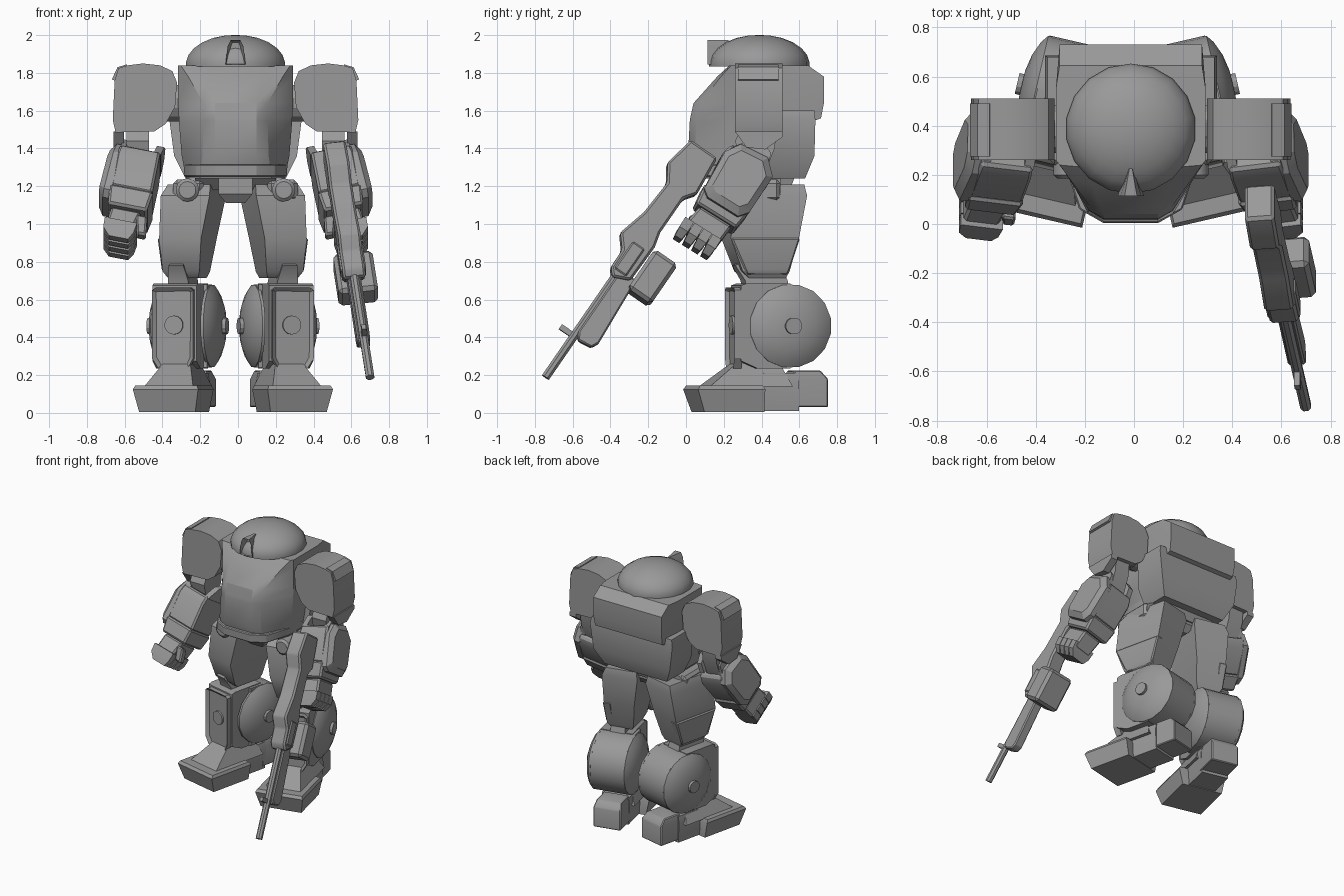
import bpy, bmesh, math
from mathutils import Matrix, Vector

if "Cube" in bpy.data.objects:
    bpy.data.objects.remove(bpy.data.objects["Cube"])

grey = bpy.data.materials.new("armour_grey")
grey.diffuse_color = (0.32, 0.32, 0.32, 1)
grey.use_nodes = True
grey.node_tree.nodes["Principled BSDF"].inputs["Base Color"].default_value = grey.diffuse_color
CX = -0.013                      # centre line of the body
ID = Matrix.Identity(4)


def add(name, verts, faces, M=ID, bevel=0.0, sides=(0,), cx=CX, recess=None):
    """Make a part; sides (1, -1) makes a mirrored pair, (0,) a single part."""
    for s in sides:
        bm = bmesh.new()
        vs = [bm.verts.new(M @ Vector(v)) for v in verts]
        for f in faces:
            bm.faces.new([vs[i] for i in f])
        bmesh.ops.recalc_face_normals(bm, faces=bm.faces)
        if bevel:
            es = [e for e in bm.edges if e.calc_face_angle(0) > 0.6]
            bmesh.ops.bevel(bm, geom=es, offset=bevel, segments=1, affect='EDGES', clamp_overlap=True)
        if recess:                # inset the front face and push it in
            f = max(bm.faces, key=lambda f: -(M.to_3x3().inverted() @ f.normal).y * f.calc_area())
            bmesh.ops.inset_region(bm, faces=[f], thickness=recess[0], depth=0)
            bmesh.ops.translate(bm, verts=f.verts, vec=-f.normal * recess[1])
        for v in bm.verts:
            v.co.x = v.co.x * (s or 1) + cx
        bmesh.ops.recalc_face_normals(bm, faces=bm.faces)
        for f in bm.faces:
            f.smooth = True
        for e in bm.edges:
            e.smooth = e.calc_face_angle(0) < 0.5
        me = bpy.data.meshes.new(name)
        bm.to_mesh(me)
        bm.free()
        me.materials.append(grey)
        ob = bpy.data.objects.new(name + {1: "_left", -1: "_right", 0: ""}[s], me)
        bpy.context.collection.objects.link(ob)


def loft(name, rings, **k):
    n, m = len(rings[0]), len(rings)
    faces = [(r*n+i, r*n+(i+1) % n, (r+1)*n+(i+1) % n, (r+1)*n+i) for r in range(m-1) for i in range(n)]
    faces += [tuple(range(n)), tuple(range((m-1)*n, m*n))]
    add(name, [p for r in rings for p in r], faces, **k)


def blocks(name, levels, **k):
    """Stack of rectangles (z, x0, x1, y0, y1)."""
    loft(name, [[(a, c, z), (b, c, z), (b, d, z), (a, d, z)] for z, a, b, c, d in levels], **k)


def box(name, x0, x1, y0, y1, z0, z1, **k):
    blocks(name, [(z0, x0, x1, y0, y1), (z1, x0, x1, y0, y1)], **k)


def prism(name, pts, axis, lo, hi, **k):
    """Extrude a profile along x or y."""
    put = (lambda p, h: (h, p[0], p[1])) if axis == 'x' else (lambda p, h: (p[0], h, p[1]))
    loft(name, [[put(p, h) for p in pts] for h in (lo, hi)], **k)


def turned(name, prof, axis, c, n=16, **k):
    """Turn (radius, height) pairs about an axis through c."""
    rings = []
    for r, h in prof:
        ring = []
        for i in range(n):
            u, v = r*math.cos(math.tau*(i+.5)/n), r*math.sin(math.tau*(i+.5)/n)
            o = {'x': (h, u, v), 'y': (u, h, v), 'z': (u, v, h)}[axis]
            ring.append(tuple(a+b for a, b in zip(c, o)))
        rings.append(ring)
    loft(name, rings, **k)


def frame(x, y, z, o):
    M = Matrix((x, y, z)).transposed().to_4x4()
    M.translation = o
    return M


# --- torso -------------------------------------------------------------
def chest_ring(z, yf, p, q, yq, w, yb):
    half = [(p, yf), (q, yq), (w, .26), (w, .55), (w-.015, yb)]
    return [(x, y, z) for x, y in half] + [(-x, y, z) for x, y in reversed(half)]


loft("torso", [chest_ring(1.24, .06, .12, .19, .10, .26, .63),
               chest_ring(1.36, .01, .11, .175, .045, .285, .67),
               chest_ring(1.545, .02, .11, .17, .055, .30, .675),
               chest_ring(1.56, .022, .11, .17, .055, .30, .715),
               chest_ring(1.64, .04, .11, .17, .075, .305, .73),
               chest_ring(1.78, .165, .16, .25, .185, .305, .73),
               chest_ring(1.84, .23, .18, .29, .24, .305, .645)])
loft("belt", [chest_ring(1.25, .005, .11, .21, .06, .27, .58),
              chest_ring(1.315, .003, .11, .21, .06, .275, .60)], bevel=.006)
blocks("backpack", [(1.24, -.265, .265, .42, .63), (1.36, -.325, .325, .42, .68),
                    (1.55, -.35, .35, .44, .685), (1.60, -.34, .34, .48, .68)])
blocks("pelvis", [(1.11, -.05, .05, .24, .5), (1.16, -.09, .09, .2, .54), (1.25, -.09, .09, .2, .54)])
blocks("hip_block", [(1.18, -.2, .2, .3, .55), (1.26, -.22, .22, .22, .58)])

# --- head --------------------------------------------------------------
turned("head_dome", [(.265, 1.835), (.265, 1.86), (.253, 1.895), (.224, 1.93), (.178, 1.962),
                     (.12, 1.985), (.06, 1.997), (.012, 2.0)], 'z', (0, .388, 0), n=18)
hood = [(-.053, 1.845), (-.042, 1.94), (-.025, 1.975), (.025, 1.975), (.042, 1.94), (.053, 1.845)]
loft("visor", [[(x*f, y, z) for x, z in hood] for f, y in ((1, .115), (.25, .225))], recess=(.016, .05))

LR = (1, -1)
# --- shoulders ---------------------------------------------------------
prism("shoulder", [(.31, 1.75), (.335, 1.81), (.40, 1.84), (.49, 1.85), (.57, 1.84), (.62, 1.825),
                   (.64, 1.76), (.65, 1.55), (.635, 1.485), (.43, 1.49), (.37, 1.53), (.32, 1.62)],
      'y', .26, .51, sides=LR)
prism("shoulder_flap", [(.575, 1.845), (.625, 1.83), (.655, 1.765), (.64, 1.76), (.61, 1.81), (.57, 1.825)],
      'y', .275, .49, sides=LR)
turned("shoulder_joint", [(.10, -.1), (.10, .1)], 'x', (.31, .385, 1.64), n=12, sides=LR)
prism("elbow_link", [(.29, 1.5), (.26, 1.44), (.29, 1.32), (.42, 1.28), (.47, 1.4), (.48, 1.5)],
      'x', .457, .577, sides=LR)
prism("elbow_guard", [(.26, 1.49), (.32, 1.405), (.42, 1.395), (.51, 1.46), (.51, 1.49)],
      'x', .59, .645, sides=LR)

# --- forearms and hands (local -z runs down the forearm) ----------------
d = Vector((.075, -.175, -.28)).normalized()
ax = Vector((1, 0, 0))
ax = (ax - d*ax.dot(d)).normalized()
A = dict(M=frame(ax, (-d).cross(ax), -d, (.505, .32, 1.30)), sides=LR)
blocks("forearm", [(-.22, -.115, .11, -.13, .13), (-.02, -.105, .12, -.145, .145),
                   (.04, -.10, .115, -.13, .12)], bevel=.012, **A)
for i, x in enumerate((-.085, .095)):
    prism("elbow_fork_%d" % i, [(-.12, .03), (.10, .03), (.07, .11), (.0, .14), (-.05, .12)],
          'x', x-.02, x+.02, **A)
blocks("wrist_cuff", [(-.33, -.11, .10, -.125, .125), (-.215, -.12, .115, -.14, .14)], bevel=.012, **A)
guard = [(-.14, -.02), (-.09, .06), (.07, .075), (.145, .0), (.14, -.23), (.10, -.28), (-.09, -.28), (-.13, -.25)]
loft("forearm_guard", [[(x, y*f, -.1+(z+.1)*f) for y, z in guard]
                       for x, f in ((.10, 1), (.14, 1), (.17, .78))], **A)
blocks("palm", [(-.47, -.06, .085, -.12, .09), (-.33, -.08, .08, -.10, .10)], bevel=.012, **A)
for i in range(4):
    y = -.135 + i*.057
    blocks("finger_%d" % i, [(-.53, -.055, .05, y+.006, y+.046), (-.485, -.075, .09, y, y+.053),
                             (-.425, -.08, .095, y, y+.053)], **A)
blocks("thumb", [(-.46, -.135, -.085, -.09, -.03), (-.36, -.12, -.06, -.12, -.06)], bevel=.01, **A)

# --- legs (local frame turned out around the knee) ---------------------
L = dict(M=Matrix.Translation((.232, .555, 0)) @ Matrix.Rotation(math.radians(13), 4, 'Z'),
         sides=LR, cx=-.027)
KY = -.032                       # knee axle position
arc = [(KY+.22*math.sin(a), .46+.22*math.cos(a)) for a in (math.pi*i/12 for i in range(13))]
prism("knee_drum", arc + [(-.14, .24), (-.14, .68)], 'x', -.13, .13, **L)
prism("knee_housing", [(KY, .685), (KY, .235), (-.21, .235), (-.30, .275), (-.30, .675), (-.27, .685)],
      'x', -.11, .13, **L)
prism("knee_front_frame", [(-.10, .29), (-.07, .235), (.09, .235), (.125, .29), (.125, .65),
                           (.10, .665), (-.08, .665), (-.10, .65)], 'y', -.335, -.29, recess=(.022, .02), **L)
turned("knee_front_stud", [(.05, -.328), (.05, -.28)], 'y', (.008, 0, .465), n=14, **L)
for i, s in enumerate((1, -1)):
    turned("knee_cap_%d" % i, [(.222, s*.12), (.222, s*.135), (.19, s*.158), (.13, s*.182), (.06, s*.195)],
           'x', (0, KY, .46), n=16, **L)
    turned("knee_stud_%d" % i, [(.045, s*.18), (.045, s*.215)], 'x', (0, KY, .46), n=12, **L)
blocks("knee_link", [(.60, -.06, .06, -.25, -.01), (.70, -.055, .055, -.26, -.03),
                     (.78, -.04, .04, -.31, -.06), (.79, -.035, .035, -.29, -.06)], **L)
blocks("thigh", [(.715, -.105, .06, -.24, -.04), (.75, -.12, .08, -.28, -.025),
                 (.925, -.145, .083, -.345, .025), (1.15, -.185, .08, -.32, .07),
                 (1.21, -.175, .055, -.26, .06)], **L)
blocks("thigh_lower_plate", [(.73, .03, .075, -.255, -.035), (.76, .03, .088, -.27, -.025),
                             (.925, .03, .093, -.345, .03)], bevel=.008, **L)
turned("hip_joint", [(.045, .185), (.062, .2), (.062, .5)], 'y', (.255, 0, 1.18), n=14, sides=LR)
box("hip_bracket", .17, .33, .24, .5, 1.12, 1.235, bevel=.02, sides=LR)

# --- feet --------------------------------------------------------------
blocks("toe", [(.005, -.15, .155, -.505, -.18), (.125, -.175, .18, -.545, -.18),
               (.145, -.165, .17, -.53, -.19)], **L)
blocks("instep", [(.14, -.13, .135, -.47, -.02), (.27, -.075, .065, -.30, -.08)], **L)
blocks("arch", [(.01, -.10, .10, -.19, .02), (.16, -.11, .11, -.19, .02), (.21, -.10, .10, -.17, .02)], **L)
blocks("heel", [(.03, -.105, .10, -.01, .18), (.18, -.105, .10, -.01, .18), (.225, -.09, .09, .0, .14)],
       bevel=.006, **L)

# --- rifle (local -z runs to the muzzle, -y is its upper side) ----------
D = Vector((.128, -.562, -.815)).normalized()
N = Vector((0, -.823, .568)).normalized()
W = (-N).cross(-D).normalized()
G = dict(M=frame(W, -N, -D, (.51, .08, 1.40)), cx=0)
# profile of (height above axis, distance from butt)
body = [(.07, 0), (.104, .17), (.045, .26), (.058, .46), (.10, .62), (.04, .69), (.037, .80), (0, .84),
        (-.09, .80), (-.095, .58), (-.075, .5), (-.075, .28), (-.12, .22), (-.10, 0)]
prism("rifle_body", [(-h, -t) for h, t in body], 'x', -.06, .06, bevel=.012, **G)
box("rifle_receiver_plate", -.068, .068, -.02, .06, -.80, -.62, bevel=.01, **G)
box("rifle_magazine", -.085, .125, .10, .25, -.85, -.595, bevel=.02, **G)
prism("rifle_handguard", [(.015, -.78), (.115, -.78), (.14, -1.17), (.12, -1.21), (.04, -1.22), (.015, -1.18)],
      'x', -.035, .035, bevel=.008, **G)
turned("rifle_barrel", [(.024, -1.478), (.024, -.78)], 'z', (0, .01, 0), n=8, **G)
box("rifle_sight", -.012, .012, -.078, .0, -1.225, -1.195, **G)
